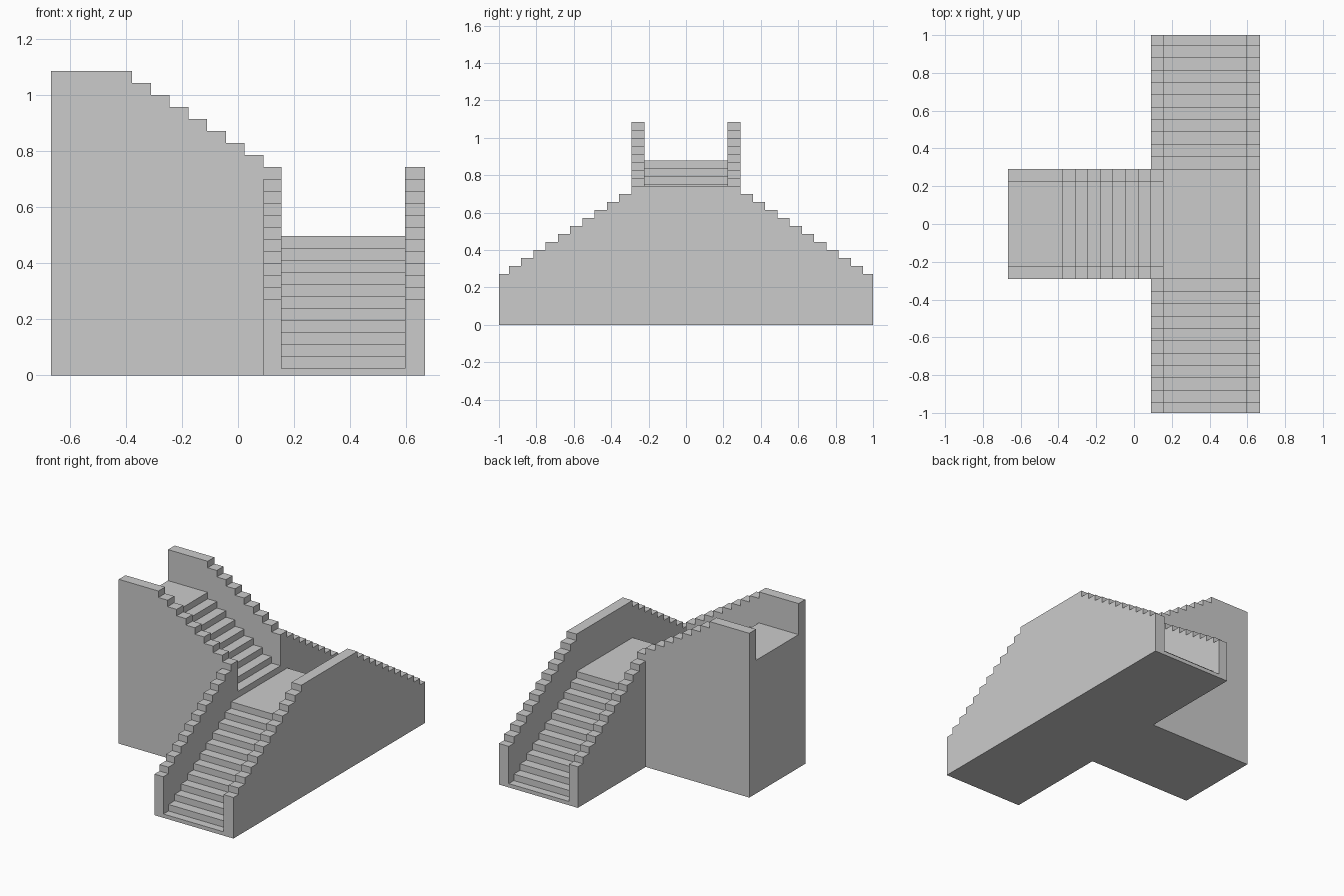
import bpy, bmesh

if "Cube" in bpy.data.objects:
    bpy.data.objects.remove(bpy.data.objects["Cube"])

RISE = 0.0428          # height of every step
HALF_W = 0.292         # half width of the upper flight
WALL = 0.07            # parapet thickness
INNER_X, OUTER_X = 0.09, 0.667
CEIL = 1.6             # top of the cutters


def prism(name, pts, along, a, b):
    """Extrude a (u, z) profile along x or y from a to b."""
    bm = bmesh.new()
    place = (lambda u, z: (a, u, z)) if along == 'x' else (lambda u, z: (u, a, z))
    face = bm.faces.new([bm.verts.new(place(u, z)) for u, z in pts])
    ext = bmesh.ops.extrude_face_region(bm, geom=[face])
    moved = [v for v in ext['geom'] if isinstance(v, bmesh.types.BMVert)]
    shift = (b - a, 0, 0) if along == 'x' else (0, b - a, 0)
    bmesh.ops.translate(bm, verts=moved, vec=shift)
    bmesh.ops.recalc_face_normals(bm, faces=bm.faces)
    me = bpy.data.meshes.new(name)
    bm.to_mesh(me)
    bm.free()
    ob = bpy.data.objects.new(name, me)
    bpy.context.collection.objects.link(ob)
    return ob


def descend(first, run, count, top, end):
    """Stepped line going down from the first edge to the end."""
    pts = []
    for k in range(count):
        u = first + run * k
        pts += [(u, top - RISE * k), (u, top - RISE * (k + 1))]
    return pts + [(end, top - RISE * count)]


def both_ways(pts):
    return [(-u, z) for u, z in reversed(pts)] + pts


def combine(target, other, operation):
    mod = target.modifiers.new(other.name, 'BOOLEAN')
    mod.operation, mod.solver, mod.object = operation, 'EXACT', other
    bpy.context.view_layer.objects.active = target
    bpy.ops.object.modifier_apply(modifier=mod.name)
    bpy.data.objects.remove(other)


# Two lower flights: solid block with stepped parapet outline
outline = both_ways(descend(HALF_W, 0.0655, 11, 0.742, 1.0))
stairs = prism("t_shaped_staircase", outline + [(1, 0), (-1, 0)], 'x', INNER_X, OUTER_X)

# Upper flight block, its end buried in the lower block
outline = descend(-0.377, 0.0667, 8, 1.085, 0.12)
outline[-2:] = [(INNER_X, 0.6), (0.12, 0.6)]
outline[-3:-1] = [(INNER_X, outline[-3][1]), (INNER_X, 0.6)]
upper = prism("upper_flight", [(-OUTER_X, 1.085)] + outline + [(0.12, 0), (-OUTER_X, 0)],
              'y', -HALF_W, HALF_W)
combine(stairs, upper, 'UNION')

# Channel with treads and landing of the lower flights
treads = both_ways(descend(HALF_W, 0.0655, 11, 0.496, 1.2))
cut = prism("lower_treads", treads + [(1.2, CEIL), (-1.2, CEIL)], 'x',
            INNER_X + 0.065, OUTER_X - 0.072)
combine(stairs, cut, 'DIFFERENCE')

# Channel with treads and platform of the upper flight
treads = [(-0.9, 0.88)] + descend(-0.377, 0.0667, 8, 0.88, 0.3)
cut = prism("upper_treads", treads + [(0.3, CEIL), (-0.9, CEIL)], 'y',
            WALL - HALF_W, HALF_W - WALL)
combine(stairs, cut, 'DIFFERENCE')
